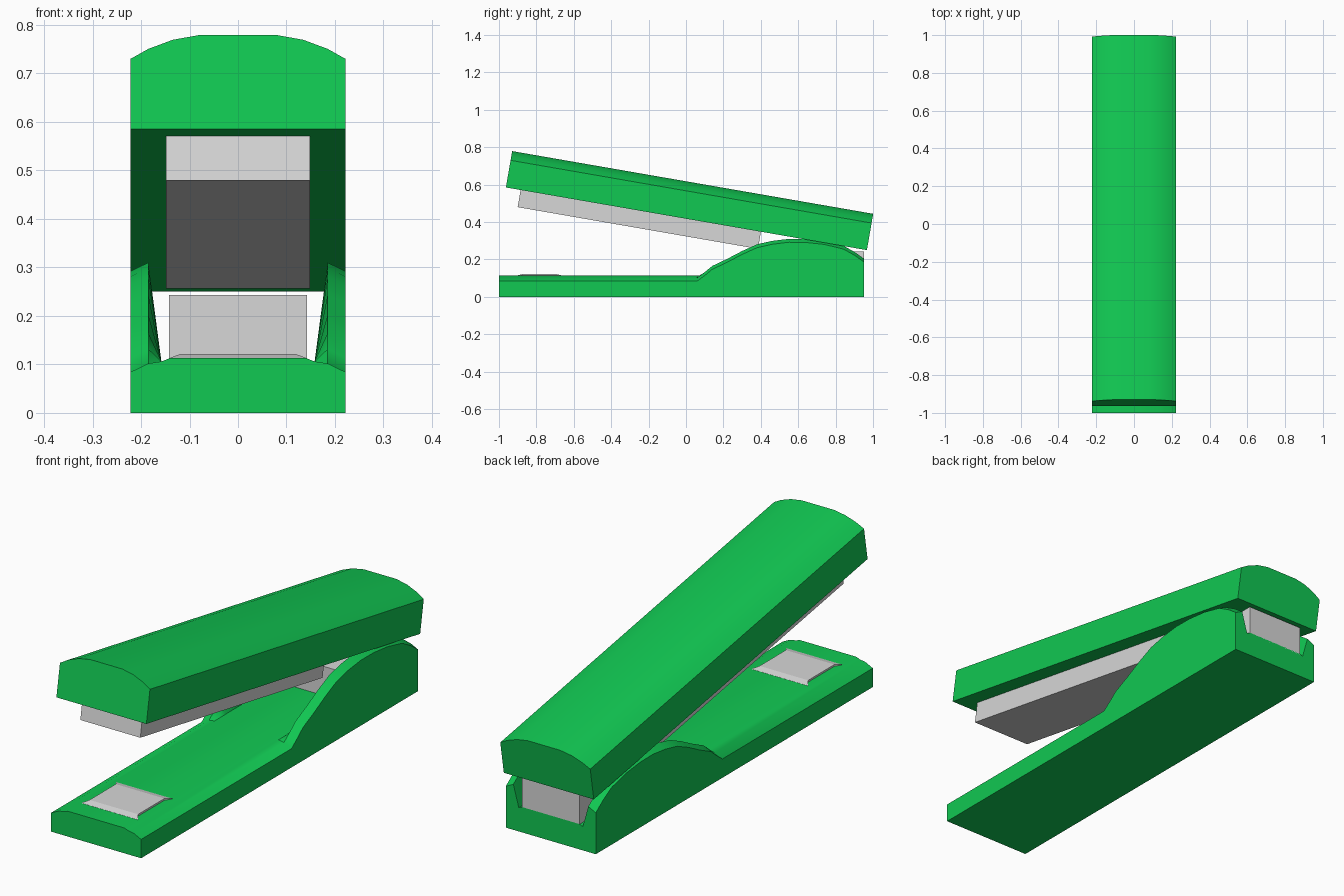
import bpy, bmesh, math
from mathutils import Matrix, Vector

if "Cube" in bpy.data.objects:
    bpy.data.objects.remove(bpy.data.objects["Cube"])


def material(name, rgb):
    m = bpy.data.materials.new(name)
    m.diffuse_color = (*rgb, 1)
    m.use_nodes = True
    m.node_tree.nodes["Principled BSDF"].inputs["Base Color"].default_value = m.diffuse_color
    return m


GREEN = material("bright_green", (0.0055, 0.58, 0.085))
GREY = material("light_grey", (0.68, 0.68, 0.68))


def mirror_profile(half):
    """Close a right-hand x,z outline by mirroring it across x = 0."""
    return half + [(-x, z) for x, z in reversed(half)]


def loft(name, sections, mat, matrix=None, smooth=False):
    """Skin a list of (y, outline) sections and cap both ends."""
    bm = bmesh.new()
    rings = [[bm.verts.new((x, y, z)) for x, z in pts] for y, pts in sections]
    n = len(rings[0])
    for a, b in zip(rings, rings[1:]):
        for i in range(n):
            j = (i + 1) % n
            bm.faces.new((a[i], a[j], b[j], b[i]))
    bm.faces.new(rings[0])
    bm.faces.new(rings[-1])
    if matrix:
        bm.transform(matrix)
    bmesh.ops.recalc_face_normals(bm, faces=bm.faces)
    mesh = bpy.data.meshes.new(name)
    bm.to_mesh(mesh)
    bm.free()
    mesh.materials.append(mat)
    ob = bpy.data.objects.new(name, mesh)
    bpy.context.collection.objects.link(ob)
    if smooth:
        bpy.context.view_layer.objects.active = ob
        ob.select_set(True)
        bpy.ops.object.shade_smooth_by_angle(angle=math.radians(35))
        ob.select_set(False)
    return ob


def rect(w, z0, z1):
    return mirror_profile([(w, z0), (w, z1)])


# Tilted frame shared by the top cover and the staple magazine
tilt = Matrix.Translation(Vector((0, -0.963, 0.585))) @ Matrix.Rotation(math.radians(-9.85), 4, 'X')

# Top cover with a softly arched top
arch = mirror_profile([(0.222, 0), (0.222, 0.147), (0.185, 0.168), (0.135, 0.187), (0.08, 0.197)])
loft("top_cover", [(0, arch), (1.959, arch)], GREEN, tilt, True)

# Staple magazine under the cover
mag = rect(0.148, -0.093, 0.01)
loft("magazine", [(0.08, mag), (1.384, mag)], GREY, tilt)


# Base: low front tongue, rising into two side walls at the rear
def base_section(h):
    return mirror_profile([(0.222, 0), (0.222, h - 0.018), (0.185, h),
                           (0.158, 0.106), (0.14, 0.113)])


wall = [(-1, 0.102), (0.06, 0.102), (0.10, 0.132), (0.14, 0.165), (0.22, 0.203),
        (0.30, 0.245), (0.38, 0.281), (0.46, 0.299), (0.55, 0.310), (0.64, 0.309),
        (0.74, 0.298), (0.84, 0.274), (0.90, 0.241), (0.953, 0.203)]
loft("base", [(y, base_section(h)) for y, h in wall], GREEN, None, True)

# Hinge block between the side walls
block = rect(0.142, 0.105, 0.243)
loft("hinge_block", [(0.5, block), (0.953, block)], GREY)

# Bevelled anvil plate on the front of the base
low, mid, top = rect(0.14, 0.11, 0.112), rect(0.14, 0.11, 0.1135), rect(0.12, 0.11, 0.121)
loft("anvil_plate", [(-0.905, mid), (-0.875, top), (-0.69, top), (-0.66, mid)], GREY)
